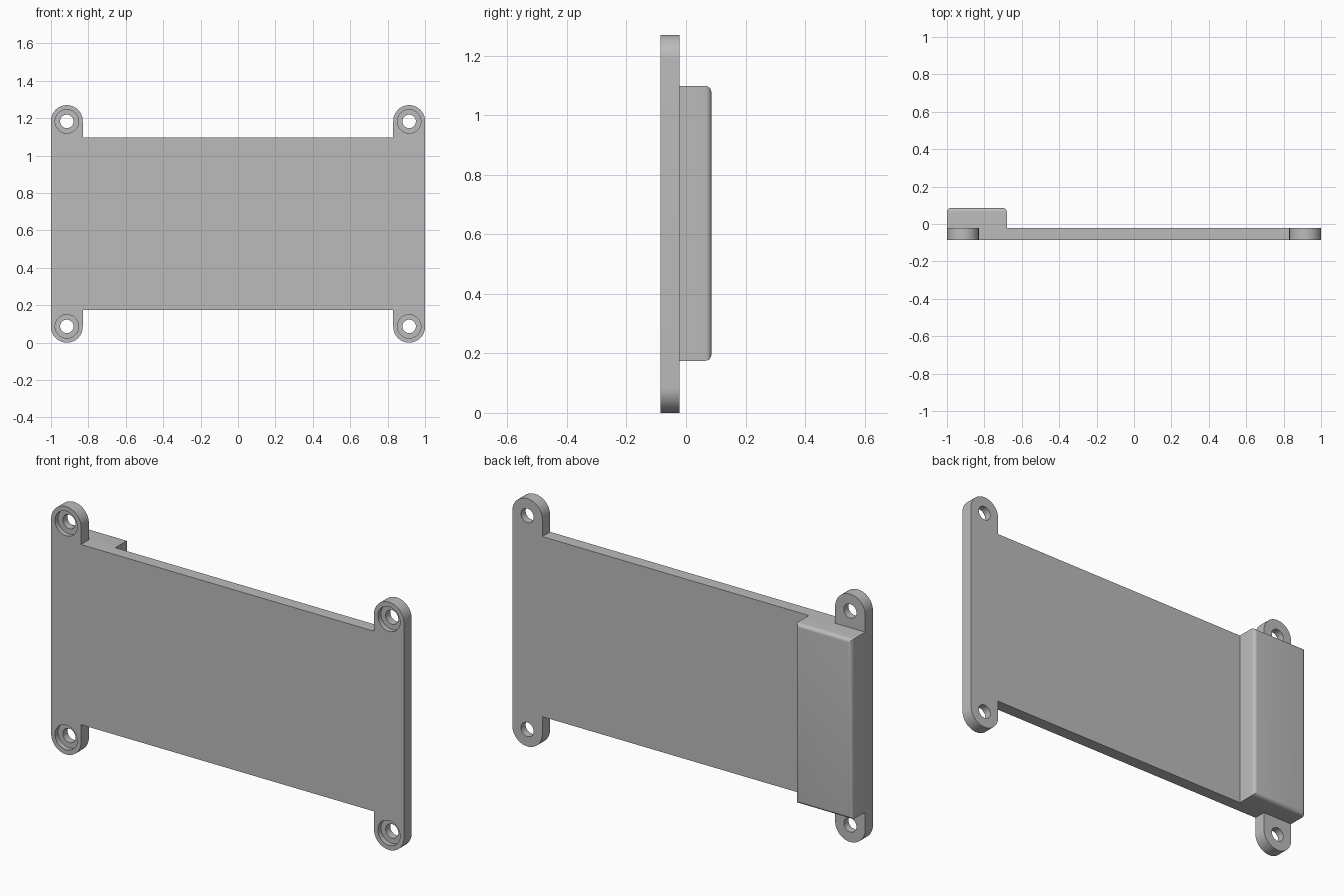
import bpy, bmesh, math
from mathutils import Matrix

if "Cube" in bpy.data.objects:
    bpy.data.objects.remove(bpy.data.objects["Cube"])

FRONT, MID, BACK = -0.085, -0.022, 0.085
HEIGHT, LOW, HIGH = 1.27, 0.175, 1.098
R = 0.085
HOLES = [(sx * (1 - R), z) for sx in (-1, 1) for z in (R + 0.002, HEIGHT - R - 0.002)]

grey = bpy.data.materials.new("plain grey")
grey.use_nodes = True
grey.diffuse_color = (0.5, 0.5, 0.5, 1)
grey.node_tree.nodes["Principled BSDF"].inputs["Base Color"].default_value = (0.5, 0.5, 0.5, 1)


def make_object(name, bm):
    bmesh.ops.recalc_face_normals(bm, faces=bm.faces)
    mesh = bpy.data.meshes.new(name)
    bm.to_mesh(mesh)
    bm.free()
    mesh.materials.append(grey)
    obj = bpy.data.objects.new(name, mesh)
    bpy.context.collection.objects.link(obj)
    return obj


def tab_arc(cx, cz, start):
    """Half circle, counter-clockwise from the start angle."""
    return [(cx + R * math.cos(start + math.pi * i / 32),
             cz + R * math.sin(start + math.pi * i / 32)) for i in range(33)]


def hole_cutter(name, radius, y0, y1):
    bm = bmesh.new()
    for x, z in HOLES:
        place = Matrix.Translation((x, (y0 + y1) / 2, z)) @ Matrix.Rotation(math.pi / 2, 4, "X")
        bmesh.ops.create_cone(bm, cap_ends=True, segments=48, radius1=radius,
                              radius2=radius, depth=y1 - y0, matrix=place)
    obj = make_object(name, bm)
    obj.hide_render = True
    return obj


# Plate outline with four rounded mounting tabs
c, inner = 1 - R, 1 - 2 * R
outline = (tab_arc(-c, R, math.pi) + [(-inner, LOW), (inner, LOW)]
           + tab_arc(c, R, math.pi) + tab_arc(c, HEIGHT - R, 0)
           + [(inner, HIGH), (-inner, HIGH)] + tab_arc(-c, HEIGHT - R, 0))
bm = bmesh.new()
face = bm.faces.new([bm.verts.new((x, FRONT, z)) for x, z in outline])
out = bmesh.ops.extrude_face_region(bm, geom=[face])
bmesh.ops.translate(bm, vec=(0, MID - FRONT, 0),
                    verts=[v for v in out["geom"] if isinstance(v, bmesh.types.BMVert)])
plate = make_object("mounting_plate", bm)

# Counterbored screw holes
cutters = [hole_cutter("screw_hole_cutter", 0.036, FRONT - 0.1, BACK),
           hole_cutter("counterbore_cutter", 0.063, FRONT - 0.1, FRONT + 0.025)]
for cutter in cutters:
    cut = plate.modifiers.new(cutter.name, "BOOLEAN")
    cut.operation = "DIFFERENCE"
    cut.solver = "EXACT"
    cut.object = cutter
bpy.context.view_layer.update()
cut_mesh = bpy.data.meshes.new_from_object(
    plate.evaluated_get(bpy.context.evaluated_depsgraph_get()))
plate.modifiers.clear()
plate.data = cut_mesh
for cutter in cutters:
    bpy.data.objects.remove(cutter)

# Raised block on the back, with its rear edges rounded
x0, x1 = -1, -0.68
bm = bmesh.new()
bmesh.ops.create_cube(bm, size=1, matrix=Matrix.Translation(
    ((x0 + x1) / 2, (MID + BACK) / 2, (LOW + HIGH) / 2))
    @ Matrix.Diagonal((x1 - x0, BACK - MID, HIGH - LOW, 1)))
rear = [e for e in bm.edges if all(v.co.y > BACK - 0.001 for v in e.verts)]
bmesh.ops.bevel(bm, geom=rear, offset=0.02, segments=6, profile=0.5, affect="EDGES")
block = make_object("rear_block", bm)

# Smooth curves, sharp corners
for obj in (plate, block):
    bpy.ops.object.select_all(action="DESELECT")
    obj.select_set(True)
    bpy.context.view_layer.objects.active = obj
    bpy.ops.object.shade_smooth_by_angle(angle=math.radians(30))
